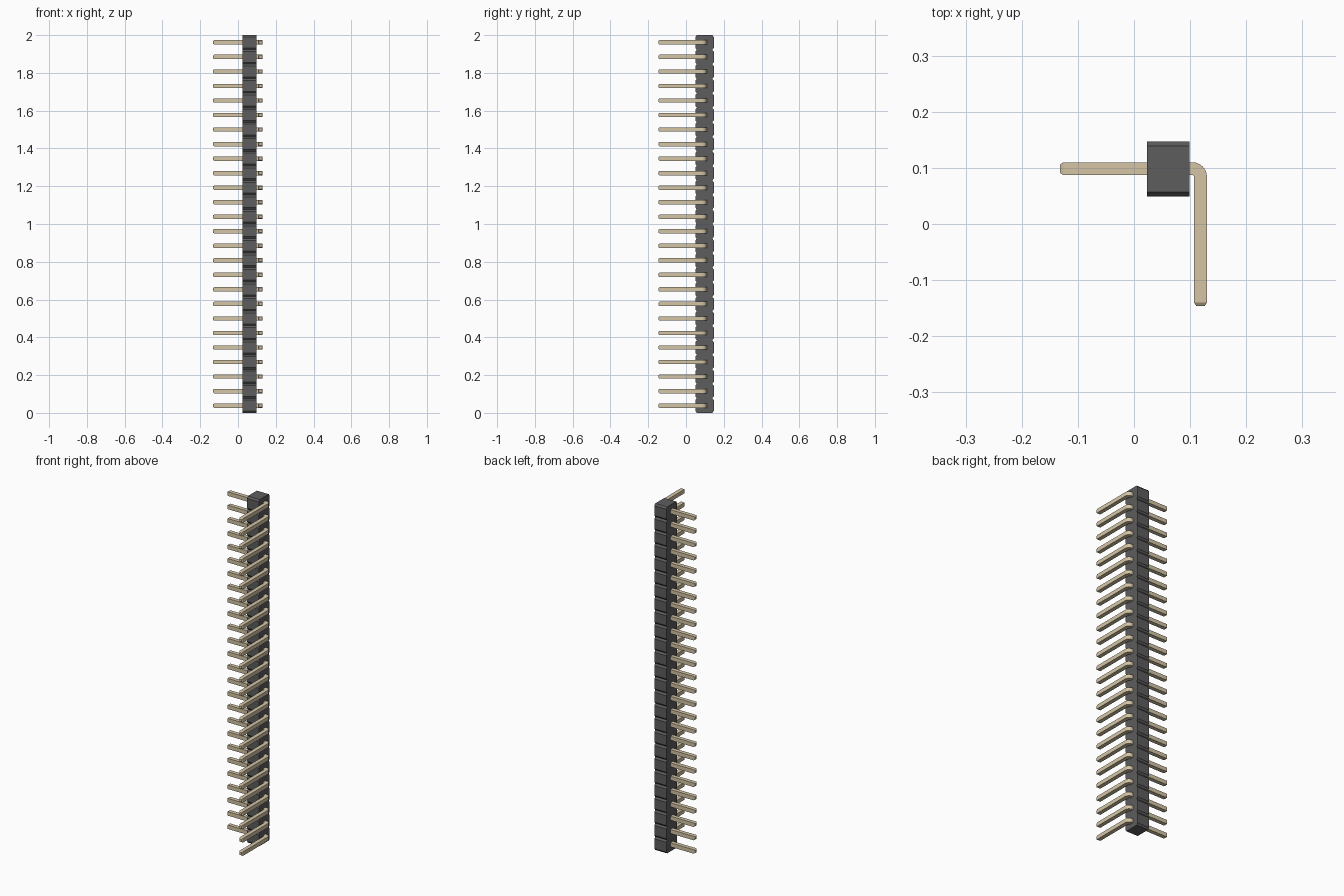
import bpy, bmesh, math

if "Cube" in bpy.data.objects:
    bpy.data.objects.remove(bpy.data.objects["Cube"])

COUNT = 26
PITCH = 2.0 / COUNT


def material(name, color):
    m = bpy.data.materials.new(name)
    m.diffuse_color = color
    m.use_nodes = True
    m.node_tree.nodes["Principled BSDF"].inputs["Base Color"].default_value = m.diffuse_color
    return m


def finish(bm, name, mat):
    bmesh.ops.recalc_face_normals(bm, faces=bm.faces)
    me = bpy.data.meshes.new(name)
    bm.to_mesh(me)
    bm.free()
    me.materials.append(mat)
    ob = bpy.data.objects.new(name, me)
    bpy.context.collection.objects.link(ob)
    return ob


plastic = material("black_plastic", (0.11, 0.11, 0.11, 1))
brass = material("gold_plating", (0.66, 0.56, 0.38, 1))

# Housing: notched side profile in y-z, extruded along x
X0, X1, Y0, Y1 = 0.023, 0.099, 0.049, 0.147
CY, CZ = 0.008, 0.010
front, back = [], []
for i in range(COUNT):
    lo, hi = i * PITCH, (i + 1) * PITCH
    for side, edge, inset in ((front, Y0, CY), (back, Y1, -CY)):
        if i == 0:
            side.append((edge + inset, lo))
        side += [(edge, lo + CZ), (edge, hi - CZ), (edge + inset, hi)]
bm = bmesh.new()
rows = []
for f, b in zip(front, back):
    rows.append([bm.verts.new((x, *p)) for x, p in
                 ((X0, f), (X1, f), (X1, b), (X0, b))])
for a, b in zip(rows, rows[1:]):
    for k in range(4):
        n = (k + 1) % 4
        bm.faces.new((a[k], a[n], b[n], b[k]))
bm.faces.new(rows[0])
bm.faces.new(rows[-1])
finish(bm, "housing", plastic)

# Right-angle pin: square section swept along x, around a tight bend, then -y
H = 0.0115           # half thickness
R = 0.003 + H        # centreline bend radius
PX, PY = 0.1185, 0.0985
TIP, TIP_LEN = 0.65, 0.006
path = [(-0.132, PY, 90, TIP), (-0.132 + TIP_LEN, PY, 90, 1)]
for s in range(9):
    a = 90 - 90 * s / 8
    r = math.radians(a)
    path.append((PX - R + R * math.cos(r), PY - R + R * math.sin(r), a, 1))
path += [(PX, -0.146 + TIP_LEN, 0, 1), (PX, -0.146, 0, TIP)]

bm = bmesh.new()
rings = []
for x, y, a, scale in path:
    h = H * scale
    dx, dy = math.cos(math.radians(a)) * h, math.sin(math.radians(a)) * h
    rings.append([bm.verts.new((x + u * dx, y + u * dy, v * h))
                  for u, v in ((-1, -1), (1, -1), (1, 1), (-1, 1))])
for a, b in zip(rings, rings[1:]):
    for k in range(4):
        n = (k + 1) % 4
        bm.faces.new((a[k], a[n], b[n], b[k]))
bm.faces.new(rings[0])
bm.faces.new(rings[-1])
pin = finish(bm, "pin", brass)
bpy.context.view_layer.objects.active = pin
pin.select_set(True)
bpy.ops.object.shade_smooth_by_angle(angle=math.radians(25))

# Repeat the pin up the strip
pin.location.z = PITCH / 2
for i in range(1, COUNT):
    p = pin.copy()
    p.location.z = (i + 0.5) * PITCH
    bpy.context.collection.objects.link(p)
